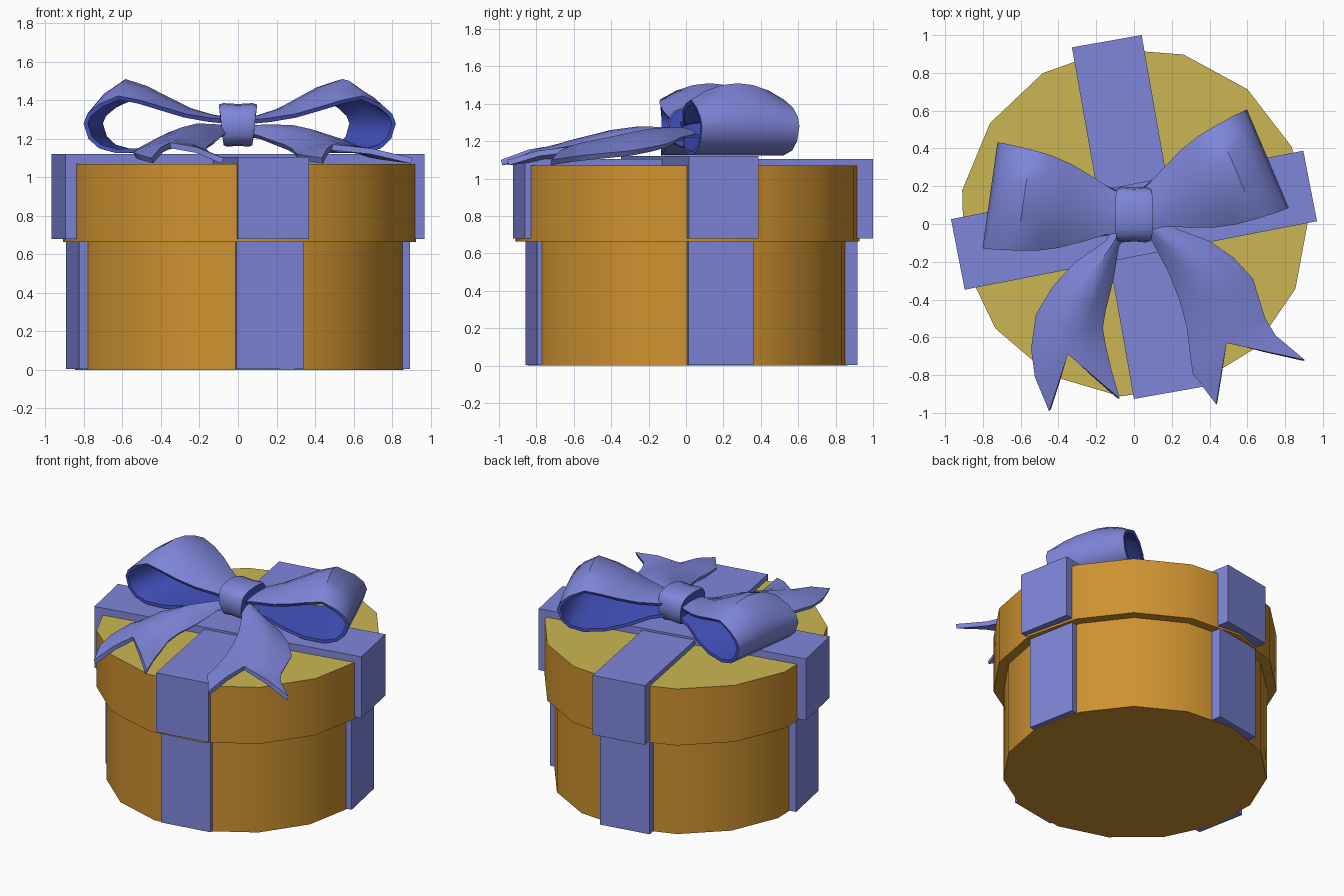
import bpy, bmesh, math
from mathutils import Matrix, Vector

if "Cube" in bpy.data.objects:
    bpy.data.objects.remove(bpy.data.objects["Cube"])


def material(name, rgb):
    m = bpy.data.materials.new(name)
    m.diffuse_color = (*rgb, 1)
    m.use_nodes = True
    m.node_tree.nodes["Principled BSDF"].inputs["Base Color"].default_value = m.diffuse_color
    return m


ORANGE = material("box_orange", (0.62, 0.29, 0.03))
YELLOW = material("lid_yellow", (0.60, 0.47, 0.085))
BLUE = material("ribbon_blue", (0.21, 0.24, 0.70))
DEEP = material("ribbon_inside_blue", (0.06, 0.09, 0.55))


def finish(name, bm, mats, thickness=0, angle=40):
    me = bpy.data.meshes.new(name)
    bm.to_mesh(me)
    bm.free()
    ob = bpy.data.objects.new(name, me)
    bpy.context.collection.objects.link(ob)
    for m in mats:
        me.materials.append(m)
    bpy.ops.object.select_all(action='DESELECT')
    bpy.context.view_layer.objects.active = ob
    ob.select_set(True)
    if thickness:
        s = ob.modifiers.new("thickness", 'SOLIDIFY')
        s.thickness = thickness
        s.offset = -1
        s.material_offset = s.material_offset_rim = len(mats) - 1
        bpy.ops.object.modifier_apply(modifier=s.name)
    bpy.ops.object.shade_smooth_by_angle(angle=math.radians(angle))
    return ob


def drum(name, r, z0, z1, mats):
    bm = bmesh.new()
    place = Matrix.Translation((0, 0.01, (z0 + z1) / 2)) @ Matrix.Rotation(math.radians(1.5), 4, 'Z')
    # first vertex of the circle lies on the y axis, so turn it by 90 degrees
    bmesh.ops.create_cone(bm, cap_ends=True, segments=15, radius1=r, radius2=r, depth=z1 - z0,
                          matrix=place @ Matrix.Rotation(-math.pi / 2, 4, 'Z'))
    bm.normal_update()
    for f in bm.faces:
        if f.normal.z > 0.9:
            f.material_index = len(mats) - 1
    finish(name, bm, mats)


def band(name, length, width, z0, z1, centre, deg):
    bm = bmesh.new()
    m = (Matrix.Translation((*centre, (z0 + z1) / 2)) @ Matrix.Rotation(math.radians(deg), 4, 'Z')
         @ Matrix.Diagonal((length, width, z1 - z0, 1)))
    bmesh.ops.create_cube(bm, size=1, matrix=m)
    finish(name, bm, [BLUE])


def sheet(name, rows, mats, thickness):
    bm = bmesh.new()
    vs = [[bm.verts.new(p) for p in r] for r in rows]
    for a, b in zip(vs, vs[1:]):
        for j in range(len(a) - 1):
            bm.faces.new((a[j], b[j], b[j + 1], a[j + 1]))
    finish(name, bm, mats, thickness, 45)


# Box and lid
drum("box_body", 0.86, 0.0, 0.67, [ORANGE])
drum("box_lid", 0.925, 0.665, 1.07, [ORANGE, YELLOW])

# Crossed ribbon bands on body and lid
band("body_band_side", 1.75, 0.355, 0.004, 0.668, (0, 0.02), 11)
band("body_band_front", 1.74, 0.355, 0.004, 0.668, (0.015, 0.03), 100)
band("lid_band_side", 1.90, 0.38, 0.68, 1.12, (0, 0.02), 11)
band("lid_band_front", 1.89, 0.375, 0.68, 1.105, (0.02, 0.037), 100)

# Bow loops: profile of (distance from knot, height, half width), domed across the width
LOOP = [(0.03, 1.31, 0.10), (0.13, 1.325, 0.12), (0.25, 1.36, 0.175), (0.37, 1.42, 0.225),
        (0.48, 1.475, 0.255), (0.59, 1.51, 0.27), (0.69, 1.44, 0.28), (0.75, 1.36, 0.283),
        (0.77, 1.28, 0.283), (0.745, 1.20, 0.28), (0.69, 1.15, 0.275), (0.60, 1.125, 0.265),
        (0.46, 1.13, 0.24), (0.32, 1.16, 0.20), (0.18, 1.20, 0.14), (0.03, 1.22, 0.10)]
for name, deg in (("bow_loop_right", 23), ("bow_loop_left", 172)):
    turn = Matrix.Translation((0, 0.045, 0)) @ Matrix.Rotation(math.radians(deg), 4, 'Z')
    rows = []
    for u, z, w in LOOP:
        row = []
        for k in range(7):
            t = k / 3 - 1
            zz = 1.28 + (z - 1.28) * (1 - 0.38 * t * t) if z > 1.28 else z
            row.append(turn @ Vector((u, w * t, zz)))
        rows.append(row)
    sheet(name, rows, [BLUE, DEEP], 0.022)

# Bow tails: rows of left xy, middle xy, right xy, middle height, edge height
TAILS = {
    "bow_tail_left": [
        (-0.09, 0.02, -0.05, 0.01, -0.01, 0.0, 1.27, 1.24),
        (-0.15, -0.09, -0.11, -0.10, -0.08, -0.12, 1.275, 1.22),
        (-0.31, -0.20, -0.21, -0.25, -0.11, -0.30, 1.28, 1.19),
        (-0.43, -0.33, -0.29, -0.40, -0.15, -0.46, 1.26, 1.17),
        (-0.52, -0.48, -0.34, -0.56, -0.165, -0.55, 1.22, 1.15),
        (-0.545, -0.66, -0.35, -0.64, -0.15, -0.64, 1.20, 1.13),
        (-0.525, -0.81, -0.35, -0.67, -0.12, -0.77, 1.19, 1.12),
        (-0.45, -0.99, -0.35, -0.69, -0.075, -0.925, 1.18, 1.10)],
    "bow_tail_right": [
        (0.01, 0.0, 0.05, 0.03, 0.09, 0.05, 1.27, 1.24),
        (0.10, -0.10, 0.17, -0.07, 0.24, -0.03, 1.275, 1.22),
        (0.18, -0.25, 0.29, -0.17, 0.40, -0.09, 1.27, 1.19),
        (0.24, -0.40, 0.38, -0.29, 0.53, -0.18, 1.25, 1.17),
        (0.28, -0.55, 0.45, -0.42, 0.63, -0.29, 1.22, 1.15),
        (0.295, -0.67, 0.475, -0.57, 0.695, -0.50, 1.19, 1.13),
        (0.31, -0.79, 0.485, -0.60, 0.75, -0.59, 1.18, 1.12),
        (0.435, -0.955, 0.49, -0.63, 0.905, -0.72, 1.17, 1.10)],
}
for name, data in TAILS.items():
    rows = []
    for lx, ly, mx, my, rx, ry, zm, ze in data:
        left, mid, right = Vector((lx, ly, ze)), Vector((mx, my, zm)), Vector((rx, ry, ze))
        row = [left, left.lerp(mid, 0.5), mid, mid.lerp(right, 0.5), right]
        for q in (1, 3):
            row[q].z += (zm - ze) * 0.2
        rows.append(row)
    sheet(name, rows, [BLUE], 0.03)

# Knot: rounded band wrapped round the middle, slightly pinched
bm = bmesh.new()
rings = []
for x, s in ((-0.10, 0.94), (-0.075, 1.0), (0, 0.96), (0.075, 1.0), (0.10, 0.94)):
    ring = []
    for k in range(16):
        a = 2 * math.pi * k / 16
        c, d = math.cos(a), math.sin(a)
        y = 0.05 + 0.148 * s * math.copysign(abs(c) ** 0.7, c)
        z = 1.272 + 0.113 * s * math.copysign(abs(d) ** 0.7, d)
        ring.append(bm.verts.new((x * (0.87 + 0.13 * d), y, z)))
    rings.append(ring)
for a, b in zip(rings, rings[1:]):
    for k in range(16):
        n = (k + 1) % 16
        bm.faces.new((a[k], a[n], b[n], b[k]))
caps = [bm.faces.new(rings[0]), bm.faces.new(rings[-1])]
for f in caps:
    f.material_index = 1
bmesh.ops.recalc_face_normals(bm, faces=bm.faces[:])
finish("bow_knot", bm, [BLUE, DEEP], 0, 50)
